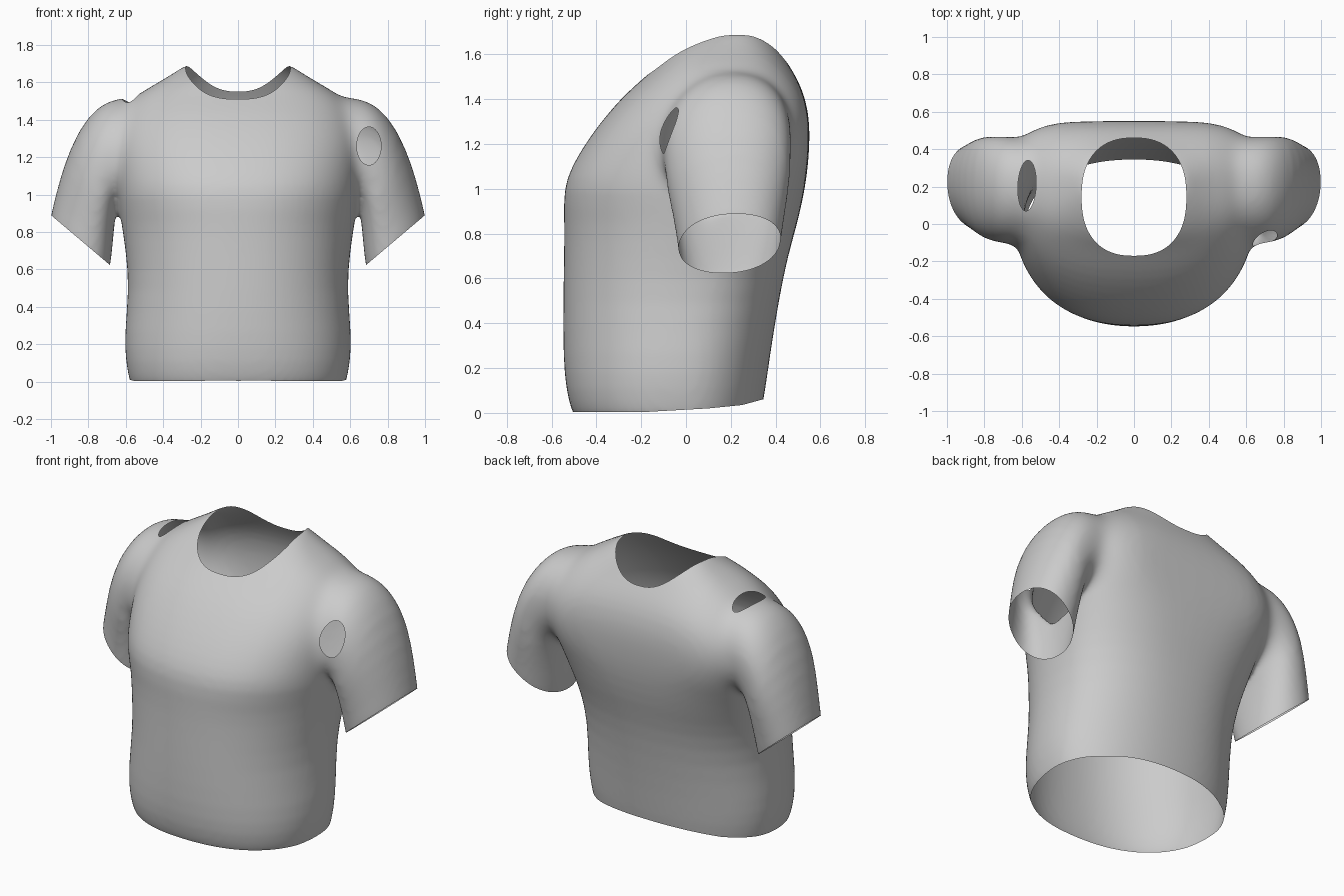
import bpy, bmesh, math
from mathutils import Vector

if "Cube" in bpy.data.objects:
    bpy.data.objects.remove(bpy.data.objects["Cube"])


def loft(name, rings):
    """Closed skin through a list of equally long point rings."""
    bm = bmesh.new()
    vs = [[bm.verts.new(p) for p in r] for r in rings]
    n = len(vs[0])
    for a, b in zip(vs, vs[1:]):
        for i in range(n):
            bm.faces.new((a[i], a[(i + 1) % n], b[(i + 1) % n], b[i]))
    bm.faces.new(vs[0])
    bm.faces.new(vs[-1])
    bmesh.ops.recalc_face_normals(bm, faces=bm.faces)
    me = bpy.data.meshes.new(name)
    bm.to_mesh(me)
    bm.free()
    ob = bpy.data.objects.new(name, me)
    bpy.context.collection.objects.link(ob)
    return ob


def oval(c, u, v, n=2.0, count=40):
    """Superellipse ring around c with half axes u and v."""
    c, u, v = Vector(c), Vector(u), Vector(v)
    pts = []
    for i in range(count):
        t = 2 * math.pi * i / count
        a, b = math.cos(t), math.sin(t)
        pts.append(c + u * math.copysign(abs(a) ** (2 / n), a)
                   + v * math.copysign(abs(b) ** (2 / n), b))
    return pts


def apply_mod(ob, kind, **props):
    m = ob.modifiers.new("m", kind)
    for k, val in props.items():
        setattr(m, k, val)
    bpy.context.view_layer.objects.active = ob
    bpy.ops.object.modifier_apply(modifier=m.name)


def combine(ob, other, op):
    apply_mod(ob, 'BOOLEAN', operation=op, object=other, solver='EXACT',
              material_mode='TRANSFER')
    bpy.data.objects.remove(other)


# Torso sections: z, half width, front y, back y, widest y, front and back squareness
sections = [
    (-.08, .56, -.47, .32, -.02, 2.3, 2.2), (0, .58, -.51, .335, -.02, 2.3, 2.2),
    (.1, .602, -.537, .355, -.02, 2.3, 2.2), (.25, .61, -.55, .375, -.02, 2.2, 2.2),
    (.5, .583, -.55, .415, 0, 2.2, 2.3), (.7, .602, -.546, .455, .03, 2.2, 2.4),
    (.85, .625, -.545, .50, .07, 2.2, 2.6), (1.0, .65, -.55, .532, .1, 2.35, 3),
    (1.1, .66, -.512, .545, .12, 2.35, 3.8), (1.2, .67, -.452, .552, .14, 2.35, 4.4),
    (1.3, .67, -.38, .552, .16, 2.35, 4.2), (1.4, .64, -.295, .535, .17, 2.35, 3.6),
    (1.48, .60, -.208, .503, .18, 2.3, 2.9), (1.54, .54, -.135, .468, .18, 2.4, 2.6),
    (1.6, .425, -.078, .43, .18, 2.5, 2.6), (1.65, .345, -.005, .40, .19, 2.5, 2.5),
    (1.685, .29, .07, .36, .21, 2.4, 2.5), (1.70, .26, .12, .33, .22, 2.4, 2.5)]
rings = []
for z, w, yf, yb, yc, nf, nb in sections:
    back = oval((0, yc, z), (w, 0, 0), (0, yb - yc, 0), nb)[:20]
    front = oval((0, yc, z), (w, 0, 0), (0, yc - yf, 0), nf)[20:]
    rings.append(back + front)
shirt = loft("shirt", rings)
apply_mod(shirt, 'SUBSURF', levels=1)

# Sleeve sections: outer x, z, inner x, z, front y, back y
sleeve = [
    (.40, 1.50, .40, 1.05, .02, .38), (.58, 1.53, .54, 1.0, -.08, .45),
    (.70, 1.515, .61, .98, -.11, .47), (.81, 1.415, .645, .95, -.105, .475),
    (.90, 1.245, .656, .88, -.088, .468), (.96, 1.06, .668, .76, -.055, .445),
    (1.0, .89, .68, .62, -.03, .42), (1.03, .75, .71, .49, -.02, .41)]
for s in (1, -1):
    rings = [oval((s * (xo + xi) / 2, (y0 + y1) / 2, (zo + zi) / 2),
                  (s * (xo - xi) / 2, .03, (zo - zi) / 2), (0, (y1 - y0) / 2, 0), 2.15)
             for xo, zo, xi, zi, y0, y1 in sleeve]
    arm = loft("sleeve", rings)
    apply_mod(arm, 'SUBSURF', levels=1)
    combine(shirt, arm, 'UNION')

# Blend the seams into one soft skin, most strongly around the shoulders
apply_mod(shirt, 'REMESH', mode='VOXEL', voxel_size=0.016)
apply_mod(shirt, 'SMOOTH', factor=0.5, iterations=8)
group = shirt.vertex_groups.new(name="shoulder")
for v in shirt.data.vertices:
    x, y, z = v.co
    w = min(1, max(0, (z - .98) / .15)) * max(0, 1 - (abs(abs(x) - .62) / .22) ** 2)
    if w > 0:
        group.add([v.index], w, 'REPLACE')
apply_mod(shirt, 'SMOOTH', factor=0.5, iterations=90, vertex_group="shoulder")
shirt.vertex_groups.clear()
shirt.data.materials.clear()
shirt.data.materials.append(bpy.data.materials.new("cloth"))

# Cutters for hem, neck, cuffs and the two oval holes
hem = [(-.8, 0), (-.5, .005), (-.2, .003), (.1, .02), (.25, .035), (.36, .065), (.8, .15),
       (.8, -.4), (-.8, -.4)]
cutters = [
    loft("hem_cutter", [[(x, y, z) for y, z in hem] for x in (-1, 1)]),
    loft("neck_cutter", [oval((0, .145, z), (.28, 0, 0), (0, .315, 0), 2.4, 96)
                         for z in (1.32, 2)]),
    loft("shoulder_hole_cutter", [oval((-.572, .205, z), (.048, -.012, 0), (.01, .135, 0), 2, 48)
                                  for z in (1.36, 1.8)]),
    loft("sleeve_hole_cutter", [oval((.70, y, 1.26), (.065, 0, 0), (0, 0, .102), 2, 48)
                                for y in (-.4, .06)])]
for s in (1, -1):
    cutters.append(loft("cuff_cutter", [
        oval((s * (.84 + .645 * d), .19, .755 - .764 * d), (s * .182, 0, .154), (0, .33, 0), 4, 48)
        for d in (0, .4)]))
cut = bpy.data.materials.new("cut")
for c in cutters:
    c.hide_render = True
    c.data.materials.append(cut)
    combine(shirt, c, 'DIFFERENCE')

# Remove the cut walls, leaving an open cloth surface
cut_ids = {i for i, m in enumerate(shirt.data.materials) if m and m.name == "cut"}
bm = bmesh.new()
bm.from_mesh(shirt.data)
bmesh.ops.delete(bm, geom=[f for f in bm.faces if f.material_index in cut_ids], context='FACES')
for f in bm.faces:
    f.smooth = True
    f.material_index = 0
bm.to_mesh(shirt.data)
bm.free()
shirt.data.materials.clear()
